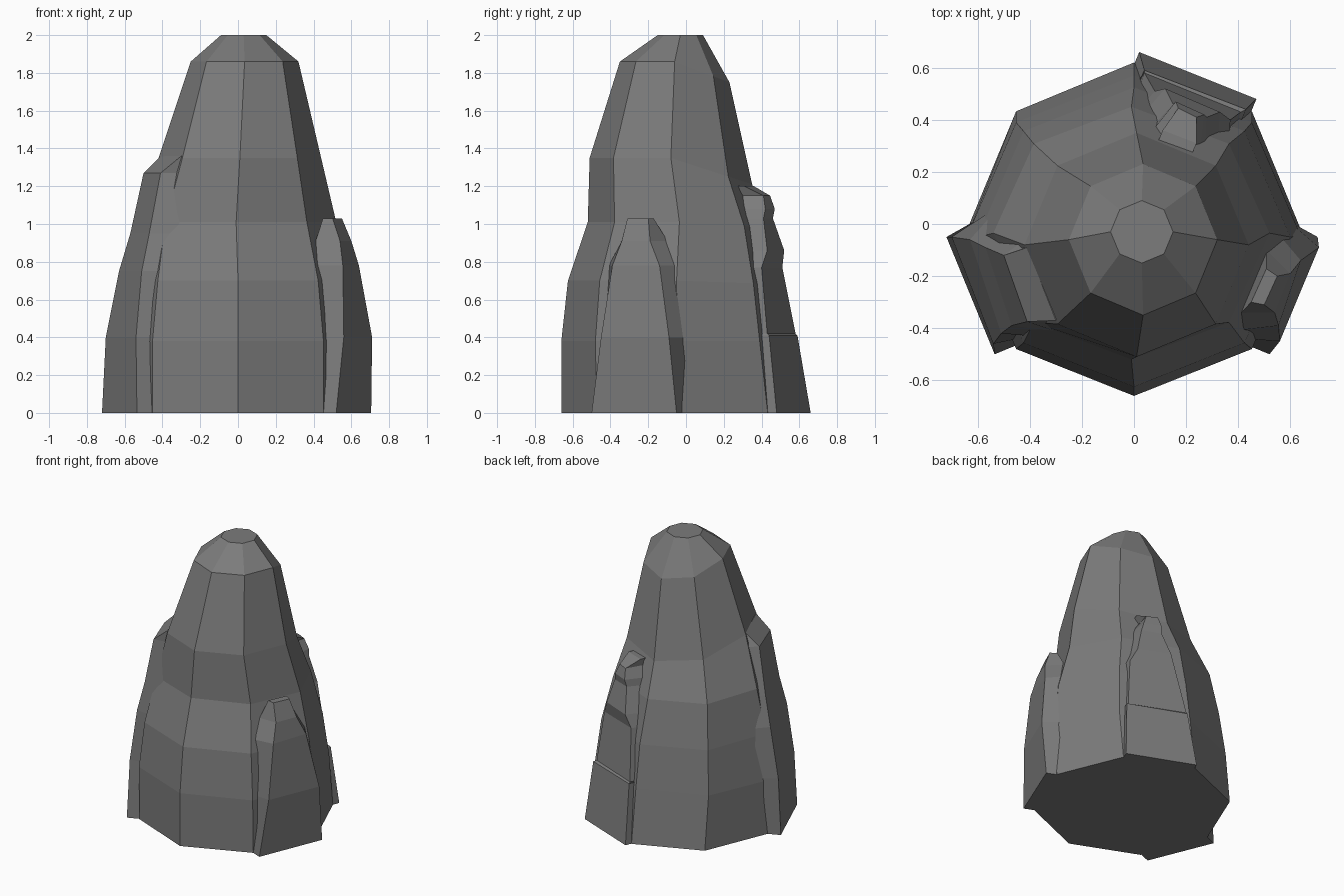
import bpy, bmesh
from math import sin, cos, radians

# Dark stone
stone = bpy.data.materials.new("dark_stone")
stone.diffuse_color = (0.2, 0.2, 0.2, 1)


def loft(name, rings):
    """Skin a stack of equal-length rings and cap both ends, flat shaded."""
    bm = bmesh.new()
    rows = [[bm.verts.new(p) for p in ring] for ring in rings]
    n = len(rows[0])
    for low, high in zip(rows, rows[1:]):
        for i in range(n):
            j = (i + 1) % n
            bm.faces.new((low[i], low[j], high[j], high[i]))
    bm.faces.new(rows[0][::-1])
    bm.faces.new(rows[-1])
    bmesh.ops.recalc_face_normals(bm, faces=bm.faces[:])
    mesh = bpy.data.meshes.new(name)
    bm.to_mesh(mesh)
    bm.free()
    mesh.materials.append(stone)
    obj = bpy.data.objects.new(name, mesh)
    bpy.context.collection.objects.link(obj)
    return obj


# Eight-sided tapering core: height, centre x, centre y, x radius, y radius, drop at back
core_rows = [
    (0.00, 0.00, -0.02, 0.64, 0.64, 0.00),
    (0.38, 0.00, -0.045, 0.64, 0.615, 0.00),
    (0.70, 0.00, -0.05, 0.60, 0.575, 0.02),
    (1.01, -0.01, -0.035, 0.53, 0.485, 0.03),
    (1.35, 0.01, -0.08, 0.43, 0.43, 0.14),
    (1.86, 0.035, -0.06, 0.285, 0.29, 0.11),
    (2.00, 0.03, -0.03, 0.12, 0.12, 0.00),
]


def core_ring(z, cx, cy, rx, ry, drop):
    ring = []
    for k in range(8):
        a = radians(45 * k - 90)
        ring.append((cx + rx * cos(a), cy + ry * sin(a), z - drop * max(0, sin(a))))
    return ring


loft("rock_core", [core_ring(*row) for row in core_rows])


# Slabs leaning on the core: height, outer edge start (x, y), outer edge end (x, y),
# depth into the core, and how far the inner edge flares sideways
def slab(name, rows, inward):
    rings = []
    for z, ax, ay, bx, by, depth, flare in rows:
        dx, dy = inward[0] * depth, inward[1] * depth
        length = ((bx - ax) ** 2 + (by - ay) ** 2) ** 0.5
        fx, fy = (bx - ax) / length * flare, (by - ay) / length * flare
        rings.append([(ax, ay, z), (bx, by, z),
                      (bx + dx + fx, by + dy + fy, z),
                      (ax + dx - fx, ay + dy - fy, z)])
    return loft(name, rings)


slab("right_slab", [
    (0.00, 0.52, -0.50, 0.705, -0.05, 0.15, 0.00),
    (0.40, 0.56, -0.45, 0.71, -0.09, 0.15, 0.05),
    (0.78, 0.555, -0.39, 0.64, -0.14, 0.15, 0.08),
    (0.91, 0.54, -0.34, 0.60, -0.19, 0.12, 0.05),
    (1.03, 0.50, -0.31, 0.55, -0.20, 0.05, 0.01),
], (-0.92, 0.38))

slab("left_slab", [
    (0.00, -0.535, -0.50, -0.72, -0.05, 0.16, 0.00),
    (0.40, -0.54, -0.46, -0.70, -0.05, 0.16, 0.03),
    (0.75, -0.51, -0.42, -0.63, -0.06, 0.16, 0.08),
    (0.95, -0.47, -0.39, -0.57, -0.09, 0.16, 0.09),
    (1.27, -0.41, -0.375, -0.50, -0.12, 0.16, 0.04),
    (1.36, -0.30, -0.37, -0.41, -0.09, 0.16, 0.00),
], (0.92, 0.38))

slab("back_slab", [
    (0.00, 0.47, 0.48, 0.02, 0.66, 0.15, 0.00),
    (0.41, 0.43, 0.44, 0.04, 0.59, 0.15, 0.00),
    (0.42, 0.41, 0.43, 0.04, 0.58, 0.15, 0.02),
    (0.77, 0.37, 0.40, 0.08, 0.51, 0.15, 0.05),
    (0.86, 0.33, 0.43, 0.12, 0.52, 0.15, 0.05),
    (1.03, 0.28, 0.41, 0.15, 0.46, 0.14, 0.05),
    (1.08, 0.27, 0.42, 0.16, 0.47, 0.14, 0.04),
    (1.15, 0.24, 0.41, 0.17, 0.445, 0.14, 0.02),
    (1.20, 0.24, 0.31, 0.11, 0.36, 0.12, 0.00),
], (-0.38, -0.92))
